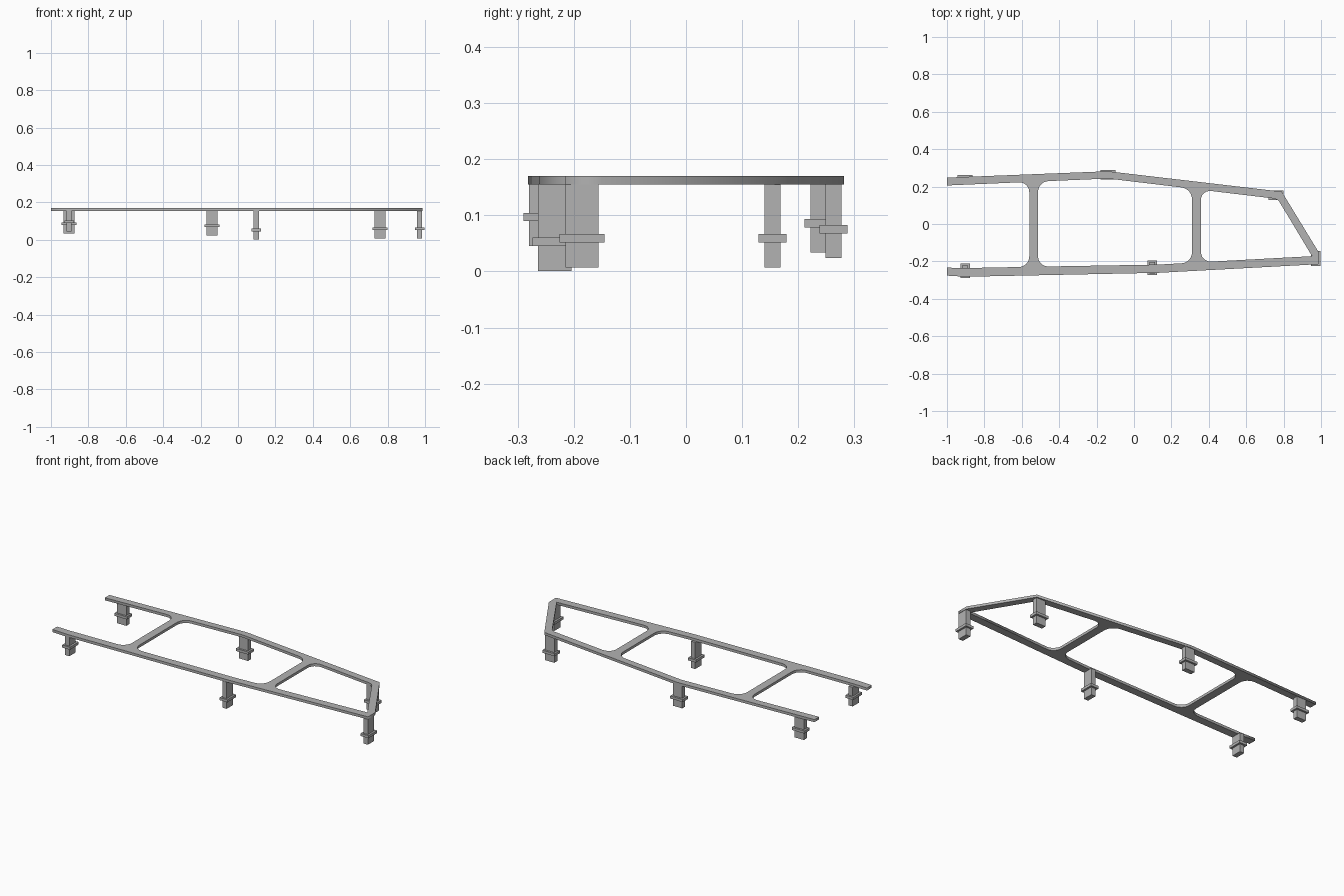
import bpy
from mathutils import Vector

old = bpy.data.objects.get("Cube")
if old:
    bpy.data.objects.remove(old, do_unlink=True)

grey = bpy.data.materials.new("plain grey")
grey.use_nodes = True
colour = (0.45, 0.45, 0.45, 1)
grey.diffuse_color = colour
grey.node_tree.nodes["Principled BSDF"].inputs["Base Color"].default_value = colour


def rounded(corners, steps=6):
    """Outline from (x, y, fillet length) corners, with curved fillets."""
    pts = []
    for i, (x, y, r) in enumerate(corners):
        p = Vector((x, y))
        if not r:
            pts.append(p)
            continue
        before = Vector(corners[i - 1][:2])
        after = Vector(corners[(i + 1) % len(corners)][:2])
        a = p + (before - p).normalized() * r
        b = p + (after - p).normalized() * r
        # weighted quadratic arc, close to a circle at right angles
        for k in range(steps + 1):
            t = k / steps
            wa, wp, wb = (1 - t) ** 2, 1.414 * t * (1 - t), t * t
            pts.append((a * wa + p * wp + b * wb) / (wa + wp + wb))
    return pts


def plate(name, outlines, z, half):
    """Flat plate: first outline is the edge, the others are holes."""
    curve = bpy.data.curves.new(name, "CURVE")
    curve.dimensions = "2D"
    curve.fill_mode = "BOTH"
    curve.extrude = half
    for corners in outlines:
        pts = rounded(corners)
        spline = curve.splines.new("POLY")
        spline.points.add(len(pts) - 1)
        for sp, p in zip(spline.points, pts):
            sp.co = (p.x, p.y, 0, 1)
        spline.use_cyclic_u = True
    curve.materials.append(grey)
    ob = bpy.data.objects.new(name, curve)
    ob.location.z = z
    bpy.context.collection.objects.link(ob)
    bpy.ops.object.select_all(action="DESELECT")
    ob.select_set(True)
    bpy.context.view_layer.objects.active = ob
    bpy.ops.object.convert(target="MESH")


def box(name, centre, size):
    bpy.ops.mesh.primitive_cube_add(size=1, location=centre)
    ob = bpy.context.object
    ob.name = name
    ob.scale = size
    ob.data.materials.append(grey)


# Ladder frame: two rails, two crossbars and the slanted end bar
R = 0.055
edge = [(-1, 0.248, 0), (-0.14, 0.282, 0), (0.79, 0.173, 0),
        (0.987, -0.15, 0), (0.987, -0.215, 0), (0.13, -0.261, 0),
        (-0.9, -0.282, 0), (-1, -0.276, 0), (-1, -0.233, 0),
        (-0.92, -0.236, 0), (-0.56, -0.229, R), (-0.56, 0.225, R),
        (-1, 0.206, 0)]
middle_bay = [(-0.513, 0.227, R), (-0.14, 0.243, 0), (0.31, 0.189, R),
              (0.31, -0.207, R), (0.13, -0.217, 0), (-0.513, -0.228, R)]
end_bay = [(0.358, 0.183, R), (0.768, 0.134, 0.02), (0.952, -0.172, 0),
           (0.358, -0.204, R)]
plate("frame", [edge, middle_bay, end_bay], 0.1625, 0.0075)

# Posts: name, x, y, bottom z, collar z, long side along x
POSTS = [
    ("front_right_post", -0.903, -0.25, 0.045, 0.097, False),
    ("front_middle_post", 0.098, -0.234, 0.001, 0.053, False),
    ("front_left_post", 0.971, -0.185, 0.007, 0.059, False),
    ("back_right_post", -0.903, 0.236, 0.034, 0.086, True),
    ("back_middle_post", -0.14, 0.263, 0.024, 0.075, True),
    ("back_left_post", 0.759, 0.154, 0.007, 0.059, True),
]
TOP = 0.156
for name, x, y, low, collar, along_x in POSTS:
    post, ring = (0.059, 0.028), (0.08, 0.05)
    if not along_x:
        post, ring = post[::-1], ring[::-1]
    box(name, (x, y, (low + TOP) / 2), (*post, TOP - low))
    box(name + "_collar", (x, y, collar), (*ring, 0.015))
